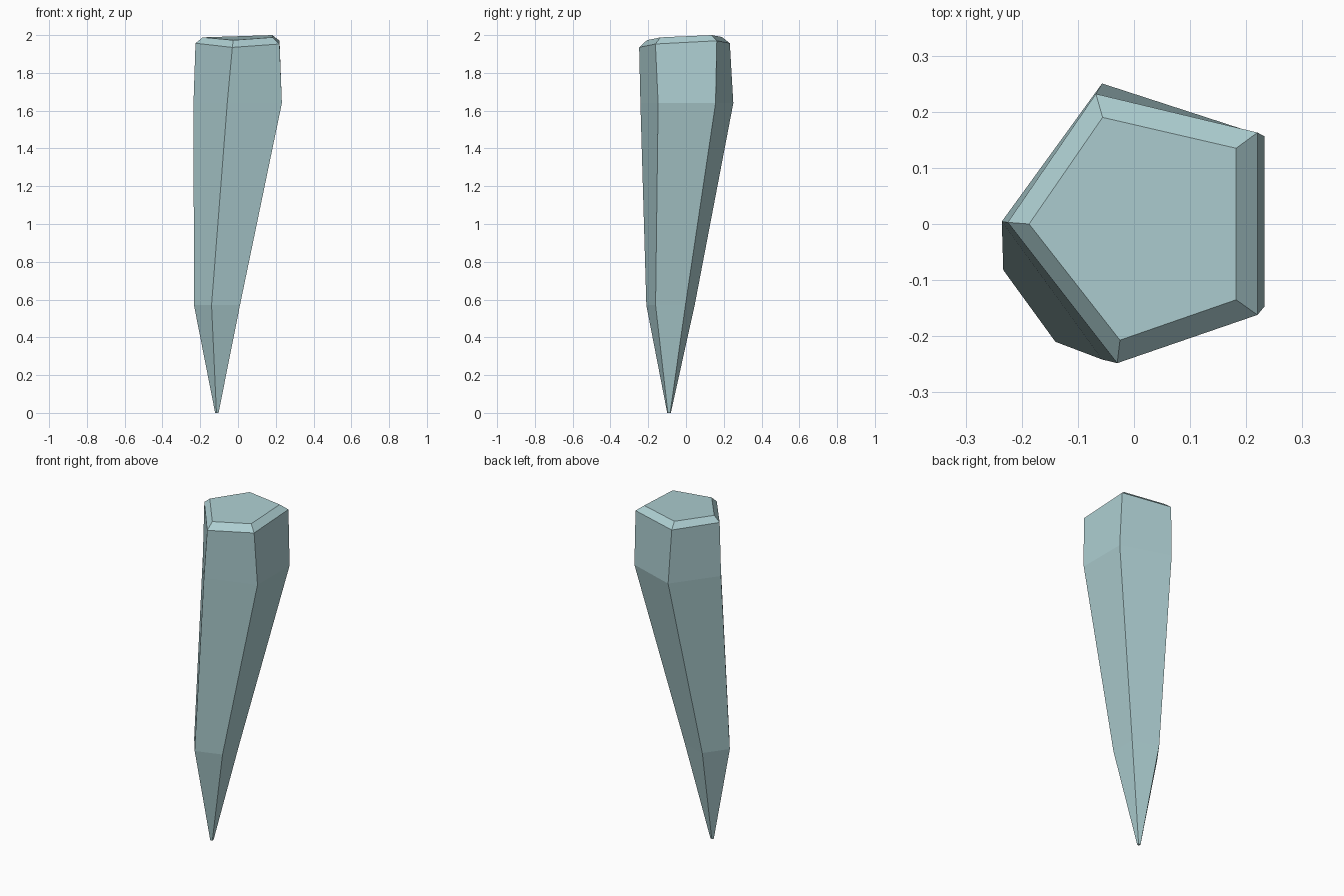
import bpy, bmesh
from math import cos, sin, tau

if "Cube" in bpy.data.objects:
    bpy.data.objects.remove(bpy.data.objects["Cube"])


def pentagon(cx, cy, z, r):
    """Regular five-sided ring with a flat side facing +x."""
    return [(cx + r * cos(tau * (i - 0.5) / 5), cy + r * sin(tau * (i - 0.5) / 5), z)
            for i in range(5)]


# Cross-sections from the sharp tip up to the tilted, bevelled cap
rings = [
    pentagon(-0.111, -0.09, 0.0, 0.010),
    pentagon(-0.0985, -0.082, 0.57, 0.1345),
    pentagon(0.023, 0.0045, 1.64, 0.2586),
    [(0.22, -0.162, 1.953), (0.22, 0.163, 1.97), (-0.068, 0.232, 1.957),
     (-0.225, 0.003, 1.957), (-0.03, -0.248, 1.935)],
    [(0.182, -0.135, 1.988), (0.182, 0.135, 2.0), (-0.056, 0.19, 1.99),
     (-0.187, 0.0, 1.988), (-0.025, -0.207, 1.973)],
]

# Loft the shard through its rings
bm = bmesh.new()
loops = [[bm.verts.new(p) for p in ring] for ring in rings]
for low, high in zip(loops, loops[1:]):
    for i in range(5):
        j = (i + 1) % 5
        bm.faces.new((low[i], low[j], high[j], high[i]))
bm.faces.new(loops[0][::-1])
bm.faces.new(loops[-1])
bmesh.ops.recalc_face_normals(bm, faces=bm.faces)
mesh = bpy.data.meshes.new("shard")
bm.to_mesh(mesh)
bm.free()
shard = bpy.data.objects.new("pointed_shard", mesh)
bpy.context.collection.objects.link(shard)

# Pale teal stone
mat = bpy.data.materials.new("pale_teal")
mat.diffuse_color = (0.42, 0.62, 0.64, 1)
mat.use_nodes = True
mat.node_tree.nodes["Principled BSDF"].inputs["Base Color"].default_value = mat.diffuse_color
mesh.materials.append(mat)
